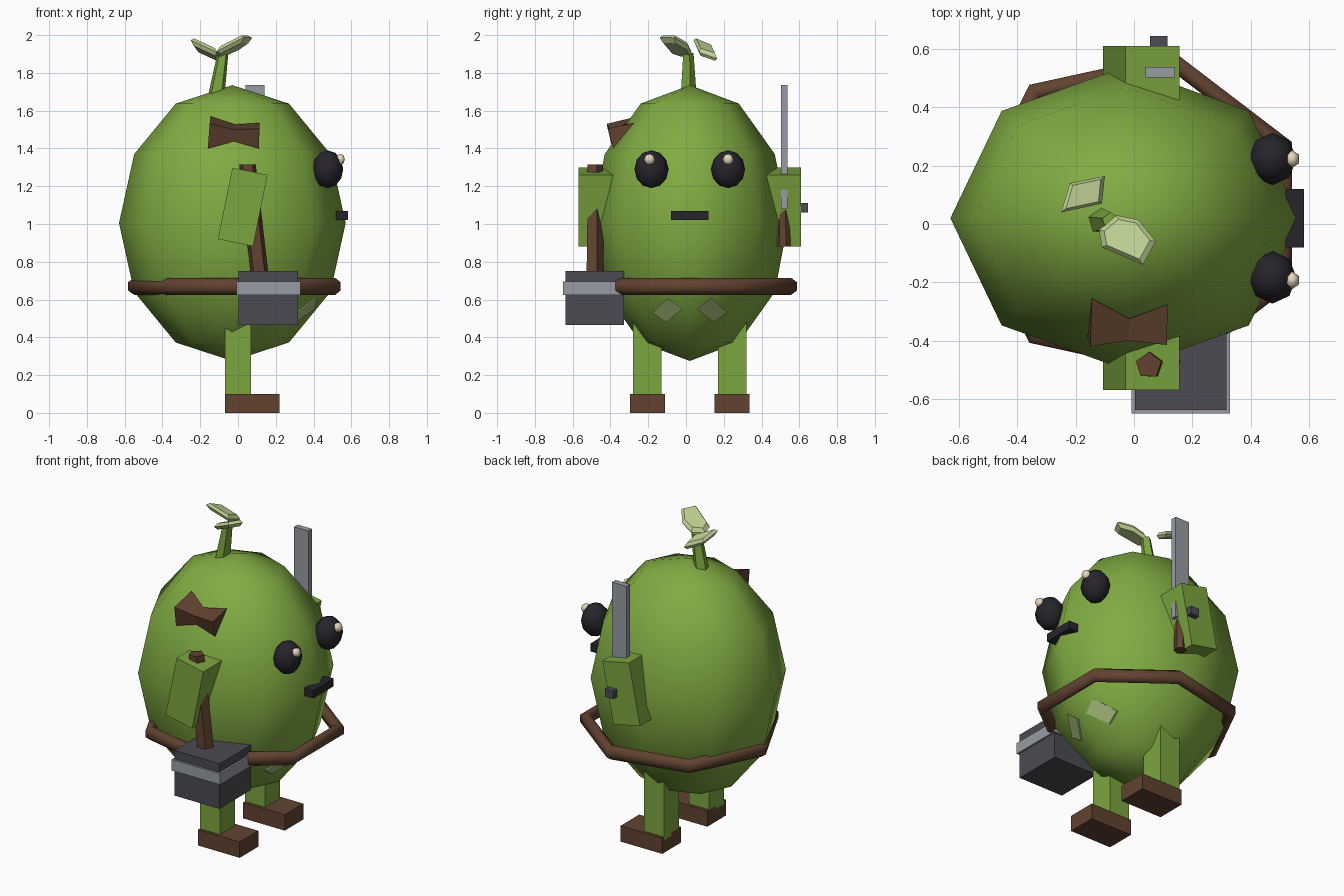
import bpy, bmesh
from math import cos, sin, pi, radians
from mathutils import Vector

if "Cube" in bpy.data.objects:
    bpy.data.objects.remove(bpy.data.objects["Cube"])

CY = 0.02  # the character's mirror plane (it looks along +x)


def mat(name, r, g, b):
    m = bpy.data.materials.new(name)
    m.diffuse_color = (r, g, b, 1)
    m.use_nodes = True
    m.node_tree.nodes["Principled BSDF"].inputs["Base Color"].default_value = m.diffuse_color
    return m


GREEN = mat("skin_green", 0.22, 0.41, 0.055)
LIMB = mat("limb_green", 0.20, 0.38, 0.05)
LEAF = mat("leaf_green", 0.53, 0.65, 0.30)
PATCH = mat("patch_green", 0.40, 0.52, 0.20)
BROWN = mat("leather_brown", 0.12, 0.055, 0.03)
BLACK = mat("black", 0.02, 0.018, 0.025)
CREAM = mat("cream", 0.78, 0.68, 0.50)
IRON = mat("dark_iron", 0.07, 0.07, 0.085)
STEEL = mat("steel", 0.31, 0.33, 0.36)


def make(name, verts, faces, material):
    me = bpy.data.meshes.new(name)
    me.from_pydata([tuple(v) for v in verts], [], faces)
    bm = bmesh.new()
    bm.from_mesh(me)
    bmesh.ops.recalc_face_normals(bm, faces=bm.faces)
    bm.to_mesh(me)
    bm.free()
    ob = bpy.data.objects.new(name, me)
    bpy.context.collection.objects.link(ob)
    me.materials.append(material)
    return ob


def loft(name, sections, material):
    """Skin a list of equal-length rings and cap both ends."""
    n, k = len(sections[0]), len(sections)
    verts = [p for s in sections for p in s]
    faces = [(i * n + j, i * n + (j + 1) % n, (i + 1) * n + (j + 1) % n, (i + 1) * n + j)
             for i in range(k - 1) for j in range(n)]
    faces += [tuple(range(n)), tuple(range((k - 1) * n, k * n))]
    return make(name, verts, faces, material)


def box(name, lo, hi, material, tilt=0):
    c = [(a + b) / 2 for a, b in zip(lo, hi)]
    bpy.ops.mesh.primitive_cube_add(size=1, location=c, rotation=(0, tilt, 0))
    ob = bpy.context.object
    ob.name = name
    ob.scale = [b - a for a, b in zip(lo, hi)]
    ob.data.materials.append(material)
    return ob


def ball(name, loc, scale, material, seg=8, rings=6):
    bpy.ops.mesh.primitive_uv_sphere_add(segments=seg, ring_count=rings, radius=1, location=loc)
    ob = bpy.context.object
    ob.name = name
    ob.scale = scale
    ob.data.materials.append(material)
    bpy.ops.object.shade_smooth()
    return ob


def rod(name, a, b, r1, r2, material, n=5):
    def ring(c, r):
        return [(c[0] + r * cos(2 * pi * i / n + 0.3), c[1] + r * sin(2 * pi * i / n + 0.3), c[2])
                for i in range(n)]
    return loft(name, [ring(a, r1), ring(b, r2)], material)


# Body: coarse smooth egg
ball("body", (-0.03, CY, 1.005), (0.60, 0.52, 0.73), GREEN)

# Paired parts: eyes, glints, legs, shoes, arms
for side, s in (("right", -1), ("left", 1)):
    def span(a, b):
        return sorted((CY + s * a, CY + s * b))
    ball(side + "_eye", (0.475, CY + s * 0.203, 1.29), (0.082, 0.09, 0.1), BLACK)
    ball(side + "_eye_glint", (0.543, CY + s * 0.203 - 0.005 * (1 - s), 1.342),
         (0.026, 0.03, 0.03), CREAM, 6, 4)
    y0, y1 = span(0.15, 0.30)
    box(side + "_leg", (-0.07, y0, 0.08), (0.07, y1, 0.50), LIMB)
    y0, y1 = span(0.132, 0.317)
    box(side + "_shoe", (-0.07, y0, 0), (0.22, y1, 0.10), BROWN)
    y0, y1 = span(0.40, 0.59)
    box(side + "_arm", (-0.07, y0, 0.897), (0.12, y1, 1.283), LIMB, radians(11.5))

# Mouth
box("mouth", (0.52, -0.08, 1.02), (0.583, 0.12, 1.07), BLACK)


# Belly patches lying on the body's lower front facets
def on_belly(y, z, out):
    r = 0.866 + (z - 0.64) / 0.267 * 0.366
    return (-0.03 + 0.6 * r - 0.478 * abs(y - CY) + out, y, z)


KITE = [(0.20, 0.53), (0.125, 0.48), (0.038, 0.55), (0.115, 0.61)]
for side, s in (("right", -1), ("left", 1)):
    loft(side + "_belly_patch",
         [[on_belly(CY + s * a, z, o) for a, z in KITE] for o in (-0.02, 0.01)], PATCH)

# Belt: seven-sided hoop of hexagonal section
NB, NS = 7, 6
verts, faces = [], []
for i in range(NB):
    a = 2 * pi * (i + 0.5) / NB
    for j in range(NS):
        t = 2 * pi * (j + 0.5) / NS
        d = 0.036 * cos(t)
        verts.append((0.01 + (0.56 + d) * cos(a), 0.035 + (0.535 + d) * sin(a), 0.67 + 0.045 * sin(t)))
for i in range(NB):
    for j in range(NS):
        k, m = (i + 1) % NB, (j + 1) % NS
        faces.append((i * NS + j, k * NS + j, k * NS + m, i * NS + m))
belt = make("belt", verts, faces, BROWN)
belt.data.polygons.foreach_set("use_smooth", [True] * len(faces))

# Hammer: iron head, steel band, tapered wooden handle
box("hammer_head", (0.003, -0.638, 0.465), (0.318, -0.327, 0.75), IRON)
box("hammer_band", (-0.008, -0.65, 0.625), (0.33, -0.315, 0.695), STEEL)
rod("hammer_handle", (0.115, -0.485, 0.72), (0.05, -0.485, 1.315), 0.05, 0.046, BROWN)

# Sword: upright blade, cross guard, grip
box("sword_blade", (0.04, 0.502, 1.08), (0.14, 0.538, 1.735), STEEL)
box("sword_guard", (0.055, 0.49, 1.06), (0.115, 0.645, 1.11), IRON)
rod("sword_grip", (0.09, 0.518, 0.88), (0.09, 0.518, 1.075), 0.036, 0.032, BROWN, 6)

# Bow: three triangular sections, pinched in the middle
loft("bow", [
    [(-0.15, -0.42, 1.53), (-0.145, -0.255, 1.57), (-0.16, -0.39, 1.40)],
    [(-0.02, -0.40, 1.50), (-0.015, -0.325, 1.527), (-0.02, -0.38, 1.437)],
    [(0.113, -0.415, 1.505), (0.115, -0.275, 1.535), (0.11, -0.385, 1.40)]], BROWN)

# Sprout: stem and two thick sloping leaves
rod("sprout_stem", (-0.115, 0.01, 1.68), (-0.08, 0.01, 1.905), 0.046, 0.03, LIMB)


def leaf(name, outline, plane):
    z0, sx, sy = plane
    c = sum((Vector(p) for p in outline), Vector((0, 0))) / len(outline)
    rings = []
    for shrink, dz in ((0.8, -0.02), (1, 0), (0.8, 0.02)):
        pts = [c + (Vector(p) - c) * shrink for p in outline]
        rings.append([(p.x, p.y, z0 + sx * (p.x - c.x) + sy * (p.y - c.y) + dz) for p in pts])
    loft(name, rings, LEAF)


leaf("small_leaf", [(-0.25, 0.04), (-0.22, 0.14), (-0.10, 0.165), (-0.11, 0.07)], (1.922, -0.4, -0.3))
leaf("large_leaf", [(-0.12, -0.02), (-0.06, 0.03), (0.015, 0.015), (0.075, -0.06), (0.03, -0.14),
                    (-0.11, -0.08)], (1.94, 0.4, -0.25))
